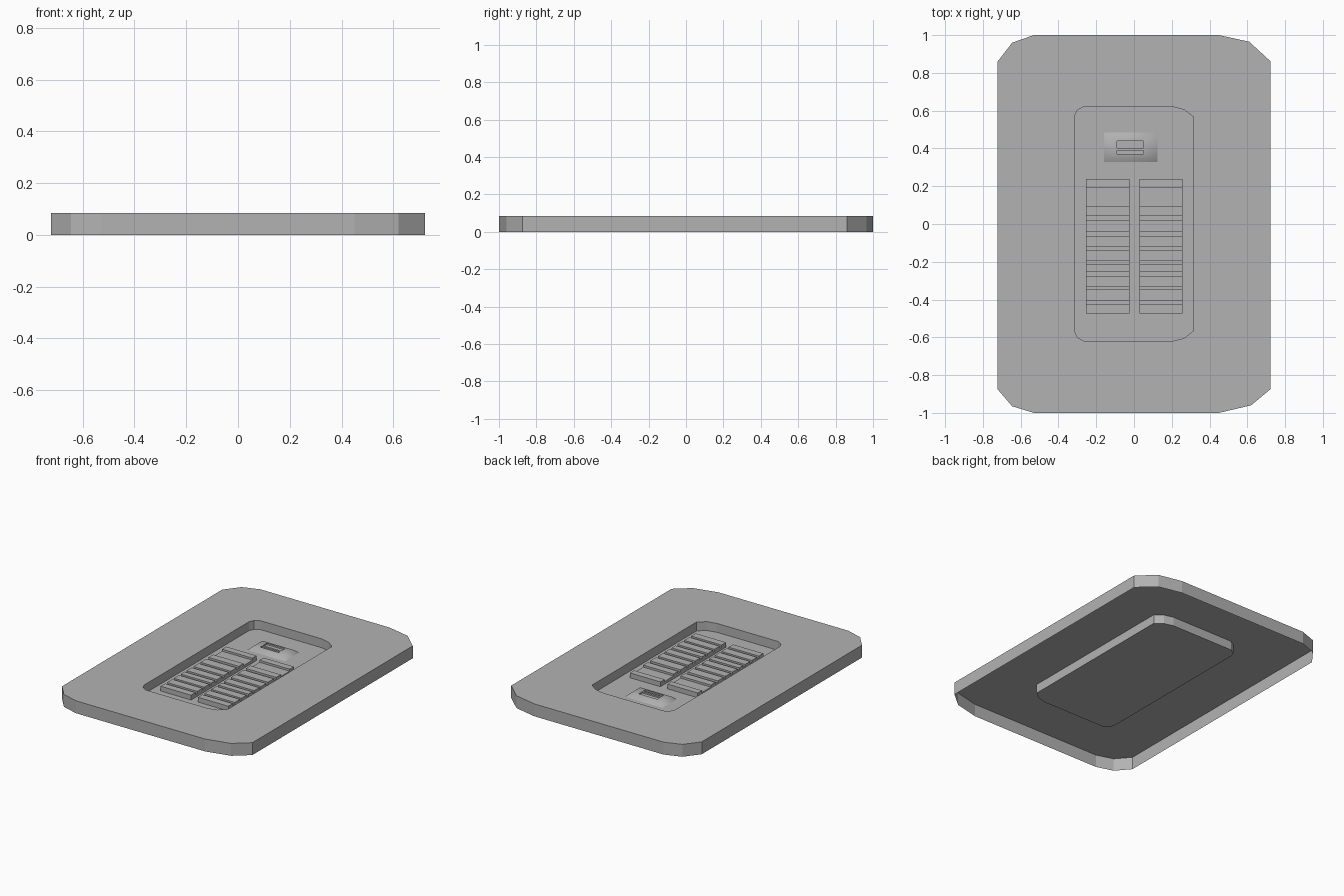
import bpy, bmesh, math

if "Cube" in bpy.data.objects:
    bpy.data.objects.remove(bpy.data.objects["Cube"])

TOP, FLOOR = 0.085, 0.024

# Mid grey used on every part
grey = bpy.data.materials.new("mid_grey")
grey.diffuse_color = (0.448, 0.448, 0.448, 1)
grey.use_nodes = True
grey.node_tree.nodes["Principled BSDF"].inputs["Base Color"].default_value = grey.diffuse_color


def finish(name, bm, smooth=False):
    bmesh.ops.recalc_face_normals(bm, faces=bm.faces[:])
    for f in bm.faces:
        f.smooth = smooth
    mesh = bpy.data.meshes.new(name)
    bm.to_mesh(mesh)
    bm.free()
    mesh.materials.append(grey)
    if smooth:
        mesh.set_sharp_from_angle(angle=math.radians(65))
    ob = bpy.data.objects.new(name, mesh)
    bpy.context.collection.objects.link(ob)
    return ob


def ring(bm, pts, z):
    return [bm.verts.new((x, y, z)) for x, y in pts]


def rect(x0, x1, y0, y1):
    return [(x0, y0), (x1, y0), (x1, y1), (x0, y1)]


def strip(bm, a, b):
    n = len(a)
    for i in range(n):
        bm.faces.new((a[i], a[(i + 1) % n], b[(i + 1) % n], b[i]))


# Plate: open-bottomed shell with a sunken tray in the middle
outer = [(-0.722, 0.86), (-0.645, 0.96), (-0.53, 1), (0.45, 1), (0.61, 0.965), (0.722, 0.862),
         (0.722, -0.875), (0.62, -0.96), (0.45, -1), (-0.53, -1), (-0.645, -0.965), (-0.722, -0.875)]
inner = [(-0.315, 0.57), (-0.30, 0.602), (-0.265, 0.622), (0.20, 0.622), (0.265, 0.605), (0.315, 0.567),
         (0.315, -0.565), (0.265, -0.605), (0.20, -0.62), (-0.265, -0.62), (-0.30, -0.60), (-0.315, -0.565)]
bm = bmesh.new()
rings = [ring(bm, outer, 0), ring(bm, outer, TOP), ring(bm, inner, TOP), ring(bm, inner, FLOOR)]
for a, b in zip(rings, rings[1:]):
    strip(bm, a, b)
bm.faces.new(rings[-1])
finish("plate_with_tray", bm)

# Two ribbed pads: stepped side profile extruded across x
LOW, HIGH = 0.043, 0.057
ribs = [(0.237, 0.192), (0.095, 0.045), (0.02, -0.043), (-0.063, -0.118), (-0.138, -0.193),
        (-0.213, -0.255), (-0.275, -0.33), (-0.348, -0.405), (-0.425, -0.473)]
profile = [(ribs[0][0], FLOOR)]
for i, (a, b) in enumerate(ribs):
    if i:
        profile.append((a, LOW))
    profile += [(a, HIGH), (b, HIGH)]
    if i < len(ribs) - 1:
        profile.append((b, LOW))
profile.append((ribs[-1][1], FLOOR))
for name, x0, x1 in (("left_ribbed_pad", -0.255, -0.025), ("right_ribbed_pad", 0.028, 0.258)):
    bm = bmesh.new()
    a = [bm.verts.new((x0, y, z)) for y, z in profile]
    b = [bm.verts.new((x1, y, z)) for y, z in profile]
    strip(bm, a, b)
    bm.faces.new(a)
    bm.faces.new(b)
    finish(name, bm)

# Switch housing: softly sloped block with a slot in its top
bm = bmesh.new()
rings = [ring(bm, rect(-0.16, 0.125, 0.328, 0.484), FLOOR),
         ring(bm, rect(-0.138, 0.103, 0.35, 0.462), 0.043),
         ring(bm, rect(-0.09, 0.05, 0.37, 0.44), 0.048),
         ring(bm, rect(-0.09, 0.05, 0.37, 0.44), 0.038)]
for a, b in zip(rings, rings[1:]):
    strip(bm, a, b)
bm.faces.new(rings[-1])
finish("switch_housing", bm, smooth=True)

# Thin bar across the slot
bm = bmesh.new()
lo = ring(bm, rect(-0.09, 0.05, 0.388, 0.402), 0.038)
hi = ring(bm, rect(-0.09, 0.05, 0.388, 0.402), 0.047)
strip(bm, lo, hi)
bm.faces.new(lo)
bm.faces.new(hi)
finish("switch_bar", bm)
